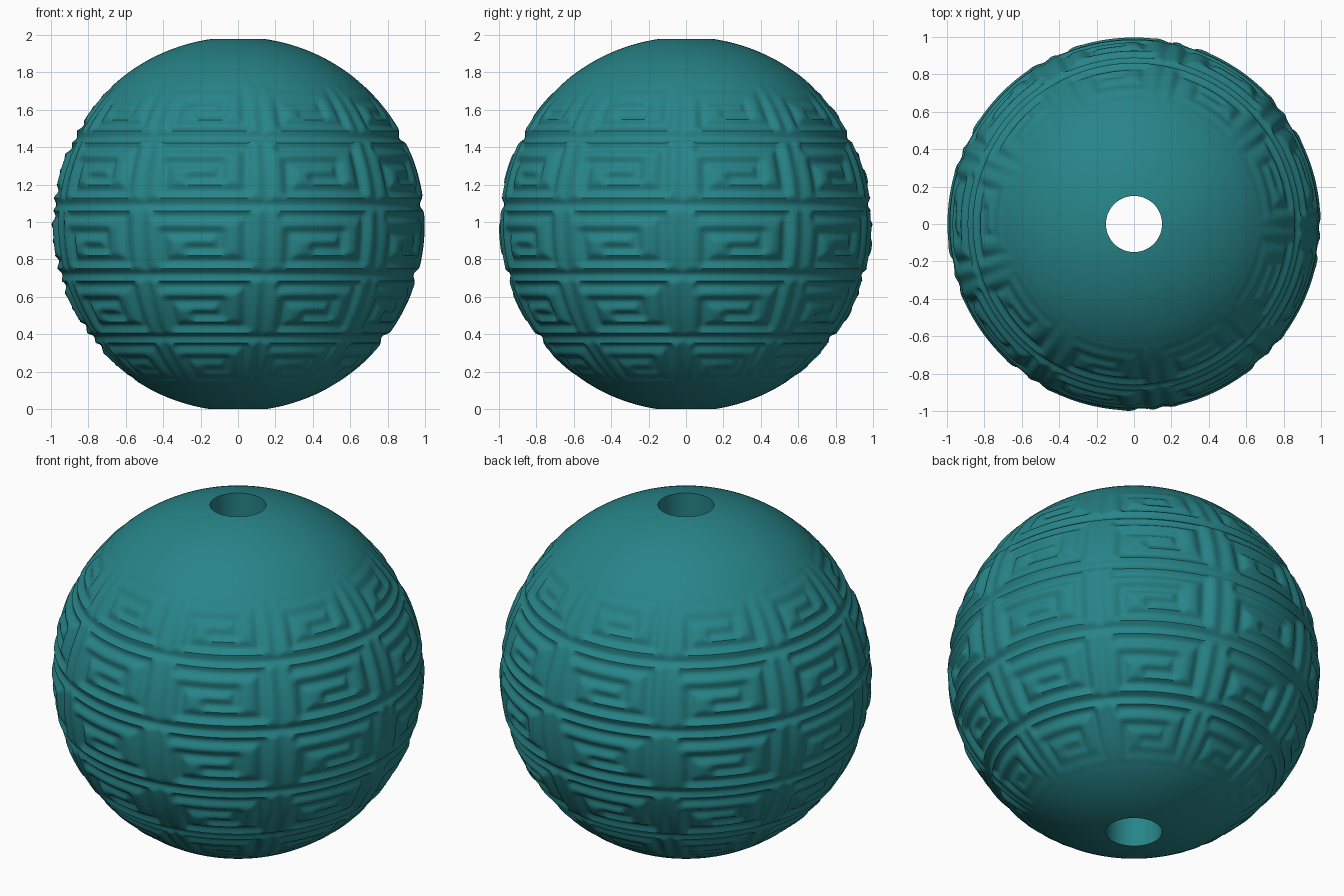
import bpy, bmesh, math
from mathutils import Vector
from mathutils.geometry import intersect_point_line

cube = bpy.data.objects.get("Cube")
if cube:
    bpy.data.objects.remove(cube)

RADIUS, HOLE = 1.0, 0.15
COLUMNS, FIRST_COLUMN = 9, math.radians(-11)
ROW_HEIGHT, FIRST_ROW = math.radians(22), math.radians(-5)
DEPTH, GROOVE = 0.024, 0.055
HALF = math.sqrt(RADIUS ** 2 - HOLE ** 2)

# One squared key spiral inside a unit cell, u to the right and v up
KEY = [Vector(p + (0,)) for p in (
    (-.36, .34), (.34, .34), (.34, -.3), (-.32, -.3),
    (-.32, .1), (.13, .1), (.13, -.12), (-.1, -.12))]


def segment_distance(p, a, b):
    point, t = intersect_point_line(p, a, b)
    if t < 0:
        point = a
    elif t > 1:
        point = b
    # Cells are wider than tall, so widen u to keep the strokes even
    return math.hypot((p.x - point.x) * 1.5, p.y - point.y)


def carve(u, v):
    """Depth from 0 to 1 of the soft grooves at a point of the cell."""
    p = Vector((u, v, 0))
    near = min(segment_distance(p, a, b) for a, b in zip(KEY, KEY[1:]))
    border = 0.5 - abs(v)
    side = (0.5 - abs(u)) * 1.5
    soft = lambda d: math.exp(-(d / GROOVE) ** 2 / 2)
    return max(soft(near), soft(border), 0.5 * soft(side))


def fade(lat):
    """Relief dies away towards the poles."""
    t = min(max((math.radians(58) - abs(lat + math.radians(5))) / math.radians(26), 0), 1)
    return t * t * (3 - 2 * t)


# Round bead profile with a straight bore, spun about z
bm = bmesh.new()
limit = math.acos(HOLE / RADIUS)
steps = 200
angles = [limit * (2 * i / steps - 1) for i in range(steps + 1)]
ring = [bm.verts.new((RADIUS * math.cos(a), 0, RADIUS * math.sin(a))) for a in angles]
edges = [bm.edges.new(pair) for pair in zip(ring, ring[1:] + ring[:1])]
bmesh.ops.spin(bm, geom=ring + edges, cent=(0, 0, 0), axis=(0, 0, 1),
               angle=math.tau, steps=480, use_merge=True)
bmesh.ops.remove_doubles(bm, verts=bm.verts, dist=0.0001)
bmesh.ops.recalc_face_normals(bm, faces=bm.faces)

# Press the key pattern into the surface
for v in bm.verts:
    lat = math.asin(max(-1, min(1, v.co.z / RADIUS)))
    strength = fade(lat)
    if strength > 0:
        turn = math.atan2(v.co.x, -v.co.y)
        u = (turn - FIRST_COLUMN) / math.tau * COLUMNS
        w = (lat - FIRST_ROW) / ROW_HEIGHT
        v.co *= 1 - DEPTH * strength * carve(u - round(u), w - round(w))
bmesh.ops.translate(bm, verts=bm.verts, vec=(0, 0, HALF))

mesh = bpy.data.meshes.new("carved_bead")
bm.to_mesh(mesh)
bm.free()
bead = bpy.data.objects.new("carved_bead", mesh)
bpy.context.collection.objects.link(bead)

# Single teal material
teal = bpy.data.materials.new("teal")
teal.use_nodes = True
colour = (0.02, 0.23, 0.245, 1)
teal.diffuse_color = colour
teal.node_tree.nodes["Principled BSDF"].inputs["Base Color"].default_value = colour
mesh.materials.append(teal)

bpy.ops.object.select_all(action="DESELECT")
bead.select_set(True)
bpy.context.view_layer.objects.active = bead
bpy.ops.object.shade_smooth_by_angle(angle=math.radians(40))
